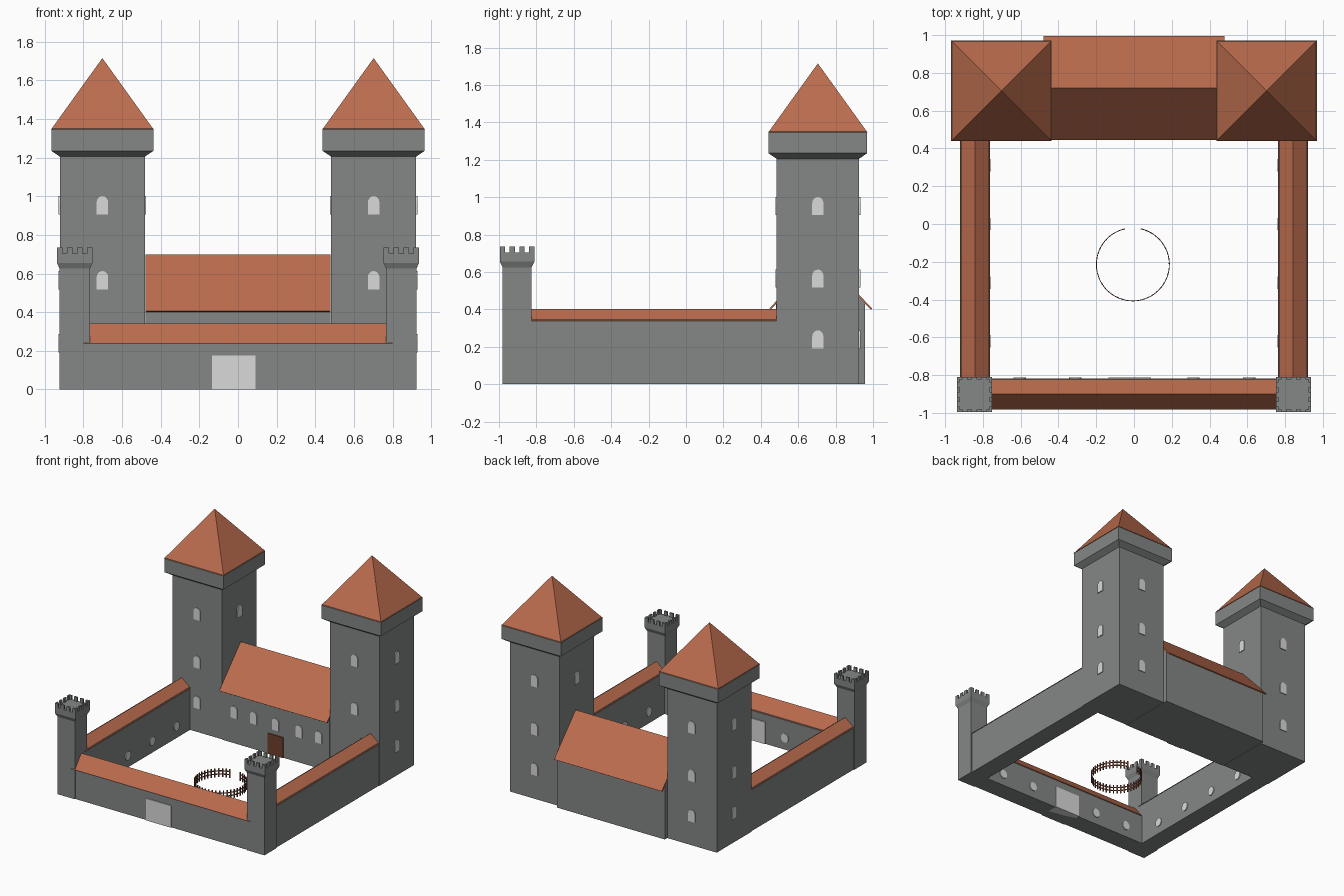
import bpy, bmesh, math
from mathutils import Matrix, Vector

if "Cube" in bpy.data.objects:
    bpy.data.objects.remove(bpy.data.objects["Cube"])


def material(name, rgb):
    m = bpy.data.materials.new(name)
    m.diffuse_color = (*rgb, 1)
    m.use_nodes = True
    m.node_tree.nodes["Principled BSDF"].inputs["Base Color"].default_value = m.diffuse_color
    return m


STONE = material("grey stone", (0.23, 0.245, 0.235))
ROOF = material("terracotta roof", (0.50, 0.15, 0.075))
LIGHT = material("pale window", (0.70, 0.70, 0.70))
WOOD = material("brown wood", (0.16, 0.05, 0.025))


def finish(name, bm, mat):
    bmesh.ops.recalc_face_normals(bm, faces=bm.faces)
    me = bpy.data.meshes.new(name)
    bm.to_mesh(me)
    bm.free()
    me.materials.append(mat)
    ob = bpy.data.objects.new(name, me)
    bpy.context.collection.objects.link(ob)
    return ob


def loft(name, cx, cy, rings, mat):
    """Stack of square rings (half width, z); a zero width ends in a point."""
    bm = bmesh.new()
    loops = []
    for h, z in rings:
        pts = [(0, 0)] if h == 0 else [(-h, -h), (h, -h), (h, h), (-h, h)]
        loops.append([bm.verts.new((cx + x, cy + y, z)) for x, y in pts])
    bm.faces.new(loops[0])
    for a, b in zip(loops, loops[1:]):
        for i in range(4):
            j = (i + 1) % 4
            bm.faces.new((a[i], a[j], b[0]) if len(b) == 1 else (a[i], a[j], b[j], b[i]))
    if len(loops[-1]) == 4:
        bm.faces.new(loops[-1])
    return finish(name, bm, mat)


def add_prism(bm, outline, depth, matrix):
    """Extrude an outline given in local x, z along local y from 0 to depth."""
    a = [bm.verts.new(matrix @ Vector((x, 0, z))) for x, z in outline]
    b = [bm.verts.new(matrix @ Vector((x, depth, z))) for x, z in outline]
    n = len(a)
    bm.faces.new(a)
    bm.faces.new(b[::-1])
    for i in range(n):
        bm.faces.new((a[i], b[i], b[(i + 1) % n], a[(i + 1) % n]))


def place(x, y, z, angle=0):
    return Matrix.Translation((x, y, z)) @ Matrix.Rotation(math.radians(angle), 4, 'Z')


def prism(name, outline, depth, matrix, mat):
    bm = bmesh.new()
    add_prism(bm, outline, depth, matrix)
    return finish(name, bm, mat)


def rect(x0, x1, z0, z1):
    return [(x0, z0), (x1, z0), (x1, z1), (x0, z1)]


# Outlines of the openings, centred on the origin
ARCH = [(-0.03, -0.048), (0.03, -0.048)] + [
    (0.03 * math.cos(i * math.pi / 8), 0.015 + 0.033 * math.sin(i * math.pi / 8)) for i in range(9)]
ROUND = [(0.033 * math.cos(i * math.pi / 8), 0.036 * math.sin(i * math.pi / 8)) for i in range(16)]
PLATE = 0.007

# Tall rear towers with flared caps, pyramid roofs and arched windows
TY, TH = 0.705, 0.22
for side, s in (("left", -1), ("right", 1)):
    tx = 0.702 * s
    loft(f"{side}_tower", tx, TY, [(TH, 0), (TH, 1.205), (0.264, 1.235), (0.264, 1.35)], STONE)
    loft(f"{side}_tower_roof", tx, TY, [(0.266, 1.345), (0, 1.715)], ROOF)
    bm = bmesh.new()
    for k in range(4):
        ang = k * 90
        outward = Matrix.Rotation(math.radians(ang), 3, 'Z') @ Vector((0, -1, 0))
        p = Vector((tx, TY, 0)) + outward * (TH + PLATE)
        for z in (0.24, 0.565, 0.953):
            if outward.x * s < -0.5 and z < 0.8:
                continue  # covered by the hall
            add_prism(bm, ARCH, PLATE + 0.002, place(p.x, p.y, z, ang))
    finish(f"{side}_tower_windows", bm, LIGHT)

# Great hall between the towers
HY0, HY1, HMID = 0.48, 0.956, 0.72
turn = place(-0.48, 0, 0, -90)  # local x -> -y, local y -> +x
prism("hall", [(-HY0, 0), (-HY0, 0.43), (-HMID, 0.682), (-HY1, 0.43), (-HY1, 0)], 0.96, turn, STONE)
prism("hall_roof", [(-0.446, 0.405), (-HMID, 0.698), (-0.996, 0.403),
                    (-0.988, 0.398), (-HMID, 0.684), (-0.454, 0.400)],
      0.96, turn, ROOF)
bm = bmesh.new()
for x in (-0.37, -0.195, 0, 0.21, 0.385):
    add_prism(bm, ARCH, PLATE + 0.002, place(x, HY0 - PLATE, 0.252))
finish("hall_windows", bm, LIGHT)
prism("hall_door", rect(-0.07, 0.07, 0, 0.165), PLATE + 0.002, place(0, HY0 - PLATE, 0), WOOD)

# Side walls with ridged roofs and round windows facing the yard
for side, s in (("left", -1), ("right", 1)):
    m = place(0.842 * s, -0.86, 0)
    prism(f"{side}_wall", rect(-0.075, 0.075, 0, 0.345), 1.36, m, STONE)
    prism(f"{side}_wall_roof", [(-0.08, 0.338), (0.08, 0.338), (0, 0.402)], 1.36, m, ROOF)
    bm = bmesh.new()
    for y in (-0.62, -0.31, 0.0, 0.31):
        add_prism(bm, ROUND, PLATE + 0.002, place(s * (0.767 - PLATE), y, 0.095, -90 * s))
    finish(f"{side}_wall_windows", bm, LIGHT)

# Front wall, lower, with its roof, windows and gate
m = place(-0.8, 0, 0, -90)
prism("front_wall", rect(0.82, 0.975, 0, 0.245), 1.6, m, STONE)
prism("front_wall_roof", [(0.818, 0.238), (0.983, 0.238), (0.90, 0.342)], 1.6, m, ROOF)
bm = bmesh.new()
for x in (-0.605, -0.31, 0.315, 0.61):
    add_prism(bm, ROUND, PLATE + 0.002, place(x, -0.82 + PLATE, 0.095, 180))
finish("front_wall_windows", bm, LIGHT)
prism("gate", rect(-0.113, 0.113, 0, 0.177), 0.155 + 2 * PLATE, place(-0.022, -0.975 - PLATE, 0), LIGHT)

# Front corner turrets with battlements
UY, CROWN = -0.903, 0.092
for side, s in (("left", -1), ("right", 1)):
    ux = 0.845 * s
    loft(f"{side}_turret", ux, UY, [(0.078, 0), (0.078, 0.625), (CROWN, 0.655), (CROWN, 0.703)], STONE)
    bm = bmesh.new()
    for k in range(4):
        m = place(ux, UY, 0, 90 * k) @ Matrix.Translation((0, -CROWN, 0))
        for i in range(4):
            x = -CROWN + i * 0.052
            add_prism(bm, rect(x, x + 0.028, 0.70, 0.736), 0.013, m)
    finish(f"{side}_turret_battlements", bm, STONE)

# Round yard fence with an opening toward the hall
FX, FY, FR, START, SWEEP = -0.006, -0.214, 0.195, 104, 332
COUNT = 40
bm = bmesh.new()
for i in range(COUNT + 1):
    a = math.radians(START + SWEEP * i / COUNT)
    m = place(FX + FR * math.cos(a), FY + FR * math.sin(a), 0, math.degrees(a) + 90)
    add_prism(bm, rect(-0.005, 0.005, 0, 0.07), 0.005, m)
    if i < COUNT:
        step = 2 * FR * math.sin(math.radians(SWEEP / COUNT / 2))
        b = a + math.radians(SWEEP / COUNT / 2)
        m = place(FX + FR * math.cos(b), FY + FR * math.sin(b), 0, math.degrees(b) + 90)
        for z in (0.024, 0.05):
            add_prism(bm, rect(-step / 2, step / 2, z - 0.004, z + 0.004), 0.004, m)
finish("yard_fence", bm, WOOD)
